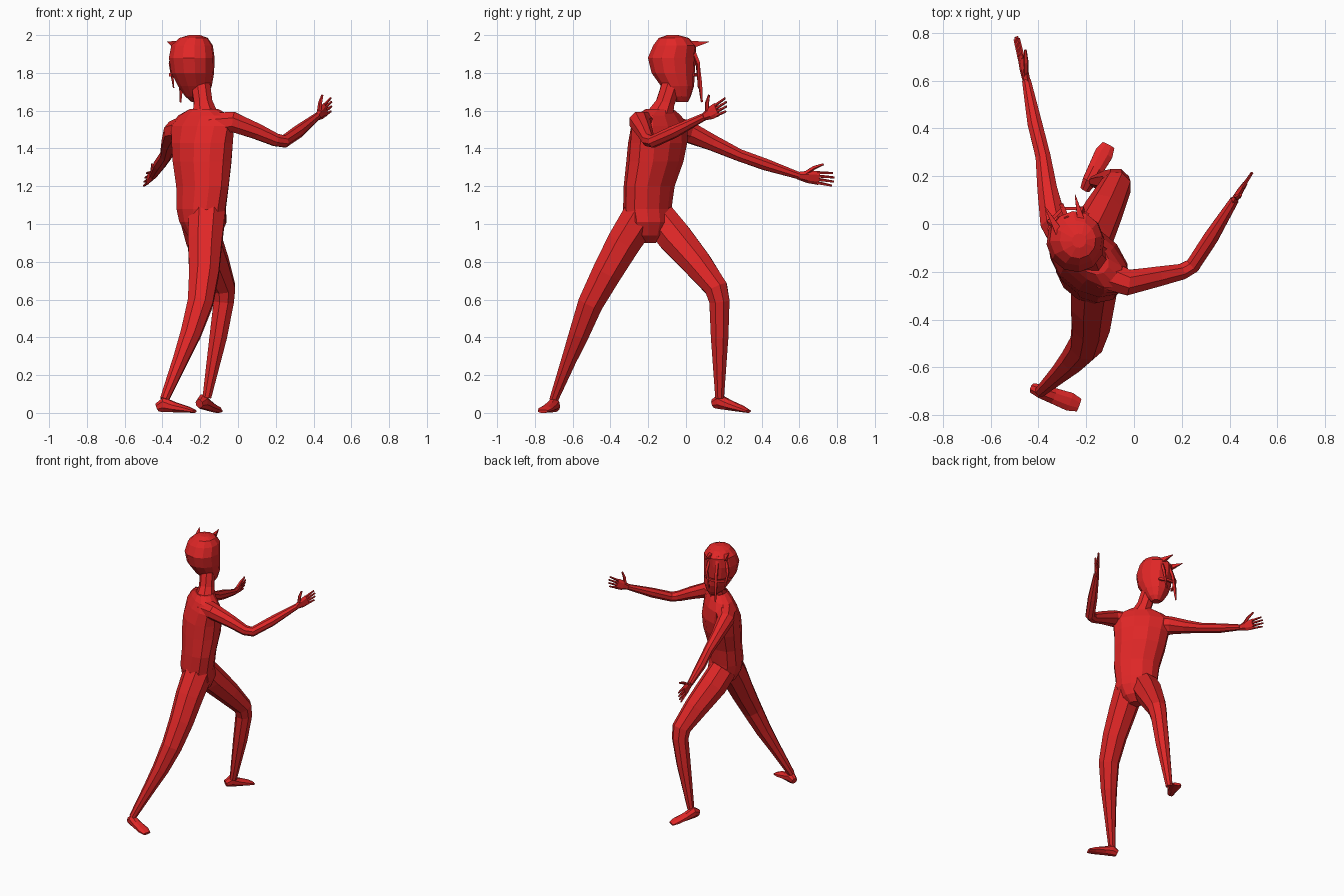
import bpy, bmesh, math
from mathutils import Vector as V

red = bpy.data.materials.new("red")
red.diffuse_color = (0.75, 0.02, 0.02, 1)
UP = V((0, 0, 1))


def tube(name, rings, ref, sides=8, axis=None):
    """Loft elliptical rings (centre, half width, half depth); depth follows ref."""
    bm = bmesh.new()
    pts = [V(r[0]) for r in rings]
    loops = []
    for i, (c, a, b) in enumerate(rings):
        t = axis
        if t is None:
            t = V((0, 0, 0))
            if i > 0:
                t = t + (pts[i] - pts[i - 1]).normalized()
            if i < len(pts) - 1:
                t = t + (pts[i + 1] - pts[i]).normalized()
        t = t.normalized()
        s = t.cross(V(ref)).normalized()
        d = s.cross(t)
        angles = [2 * math.pi * (k + 0.5) / sides for k in range(sides)]
        loops.append([bm.verts.new(V(c) + s * a * math.cos(q) + d * b * math.sin(q))
                      for q in angles])
    for l0, l1 in zip(loops, loops[1:]):
        for k in range(sides):
            n = (k + 1) % sides
            bm.faces.new((l0[k], l0[n], l1[n], l1[k]))
    bm.faces.new(loops[0])
    bm.faces.new(loops[-1])
    bmesh.ops.recalc_face_normals(bm, faces=bm.faces)
    me = bpy.data.meshes.new(name)
    bm.to_mesh(me)
    bm.free()
    me.materials.append(red)
    ob = bpy.data.objects.new(name, me)
    bpy.context.collection.objects.link(ob)
    return ob


def limb(name, rows, ref):
    return tube(name, [((x, y, z), r, r) for x, y, z, r in rows], ref)


# Torso, turned towards +x +y
chest = V((0.64, 0.77, 0))
torso = [(-0.18, -0.20, 0.90, 0.04, 0.04), (-0.18, -0.20, 0.94, 0.09, 0.085),
         (-0.185, -0.20, 1.01, 0.135, 0.115), (-0.195, -0.205, 1.08, 0.145, 0.115),
         (-0.188, -0.195, 1.20, 0.16, 0.115), (-0.19, -0.165, 1.33, 0.178, 0.13),
         (-0.19, -0.15, 1.43, 0.19, 0.13), (-0.19, -0.14, 1.52, 0.205, 0.105),
         (-0.18, -0.145, 1.575, 0.165, 0.08), (-0.18, -0.14, 1.61, 0.085, 0.06)]
tube("torso", [((x, y, z), a, b) for x, y, z, a, b in torso], chest, 12, UP)

# Neck
limb("neck", [(-0.175, -0.14, 1.57, 0.075), (-0.185, -0.11, 1.64, 0.053),
              (-0.20, -0.075, 1.75, 0.053)], chest)

# Head, turned towards -x +y
face = V((-0.36, 0.93, 0)).normalized()
side = V((face.y, -face.x, 0))
head = [(-0.215, -0.02, 1.645, 0.03, 0.03), (-0.22, -0.03, 1.675, 0.06, 0.055),
        (-0.228, -0.045, 1.73, 0.09, 0.088), (-0.24, -0.068, 1.80, 0.114, 0.115),
        (-0.245, -0.075, 1.88, 0.121, 0.128), (-0.243, -0.06, 1.945, 0.11, 0.115),
        (-0.235, -0.065, 1.985, 0.075, 0.08), (-0.23, -0.07, 2.0, 0.03, 0.03)]
tube("head", [((x, y, z), a, b) for x, y, z, a, b in head], face, 12, UP)


def on_head(s, f, z):
    p = V((-0.245, -0.07, 0)) + side * s + face * f
    return (p.x, p.y, z)


# Horns, brow band and hanging face strands
for s, word in ((-0.068, "left"), (0.068, "right")):
    tube(word + "_horn", [(on_head(s * 0.75, 0.06, 1.945), 0.024, 0.034),
                          (on_head(s, 0.18, 1.965), 0.002, 0.002)], UP, 4)
    tube(word + "_face_strand", [(on_head(s * 0.8, 0.08, 1.95), 0.012, 0.012),
                                 (on_head(s * 1.1, 0.115, 1.85), 0.012, 0.012),
                                 (on_head(s * 0.8, 0.125, 1.72), 0.004, 0.004)], face, 4)
tube("middle_face_strand", [(on_head(0, 0.10, 1.96), 0.015, 0.012),
                            (on_head(0, 0.142, 1.84), 0.013, 0.012),
                            (on_head(0, 0.155, 1.74), 0.012, 0.012),
                            (on_head(0, 0.165, 1.645), 0.005, 0.006)], face, 4)
tube("brow_band", [(on_head(s, f, 1.79), 0.01, 0.012) for s, f in
                   ((-0.09, 0.08), (-0.05, 0.125), (0, 0.145), (0.05, 0.125), (0.09, 0.08))],
     UP, 4)

# Arms
limb("right_arm", [(-0.13, -0.205, 1.525, 0.07), (-0.025, -0.245, 1.54, 0.058),
                   (0.10, -0.22, 1.49, 0.045), (0.20, -0.20, 1.445, 0.036),
                   (0.245, -0.175, 1.437, 0.034), (0.32, -0.06, 1.49, 0.034),
                   (0.42, 0.10, 1.57, 0.02)], UP)
limb("left_arm", [(-0.28, -0.07, 1.50, 0.075), (-0.338, 0.01, 1.488, 0.06),
                  (-0.362, 0.14, 1.43, 0.045), (-0.38, 0.28, 1.365, 0.034),
                  (-0.415, 0.42, 1.315, 0.033), (-0.45, 0.60, 1.255, 0.02)], UP)


def hand(word, wrist, tip, fan, thumb):
    """Flat palm with four fingers spread along fan, plus a thumb."""
    w, t, fan = V(wrist), V(tip), V(fan).normalized()
    tube(word + "_palm", [(w - (t - w) * 0.05, 0.016, 0.02),
                          (w.lerp(t, 0.25), 0.016, 0.034),
                          (w.lerp(t, 0.56), 0.011, 0.038)], fan, 6)
    for i in range(4):
        o = fan * (i - 1.5)
        end = w.lerp(t, (0.93, 0.99, 1.0, 0.96)[i])
        tube(f"{word}_finger_{i + 1}", [(w.lerp(t, 0.5) + o * 0.018, 0.009, 0.009),
                                        (end + o * 0.023, 0.006, 0.006)], fan, 5)
    tube(word + "_thumb", [(w.lerp(t, 0.12) + fan * 0.01, 0.012, 0.012),
                           (w.lerp(V(thumb), 0.6) + fan * 0.006, 0.011, 0.011),
                           (thumb, 0.006, 0.006)], t - w, 5)


hand("right", (0.42, 0.10, 1.57), (0.495, 0.215, 1.635), (-0.05, -0.1, 1), (0.447, 0.122, 1.683))
hand("left", (-0.45, 0.60, 1.255), (-0.493, 0.785, 1.235), (0.25, 0, 1), (-0.455, 0.728, 1.317))

# Legs
limb("left_leg", [(-0.215, -0.14, 1.03, 0.095), (-0.185, -0.06, 0.93, 0.098),
                  (-0.125, 0.06, 0.79, 0.083), (-0.075, 0.16, 0.66, 0.066),
                  (-0.075, 0.177, 0.59, 0.058), (-0.105, 0.178, 0.40, 0.05),
                  (-0.165, 0.178, 0.08, 0.025)], (1, 0, 0))
limb("right_leg", [(-0.165, -0.235, 1.05, 0.105), (-0.175, -0.33, 0.90, 0.097),
                   (-0.18, -0.42, 0.74, 0.085), (-0.20, -0.505, 0.58, 0.072),
                   (-0.25, -0.565, 0.42, 0.058), (-0.305, -0.62, 0.28, 0.043),
                   (-0.39, -0.70, 0.07, 0.025)], (1, 0, 0))


# Feet
def foot(name, heel, toe, base):
    h, t = V(heel + (0,)), V(toe + (0,))
    rows = ((0, 0.022, 0.025), (0.18, 0.032, 0.042), (0.45, 0.036, 0.029), (0.8, 0.042, 0.018),
            (1, 0.03, 0.009))
    tube(name, [(h.lerp(t, f) + UP * (base * (1 - f) + b * 0.93), a, b) for f, a, b in rows],
         UP, 8)


foot("left_foot", (-0.205, 0.145), (-0.107, 0.33), 0.025)
foot("right_foot", (-0.425, -0.687), (-0.23, -0.758), 0.005)
